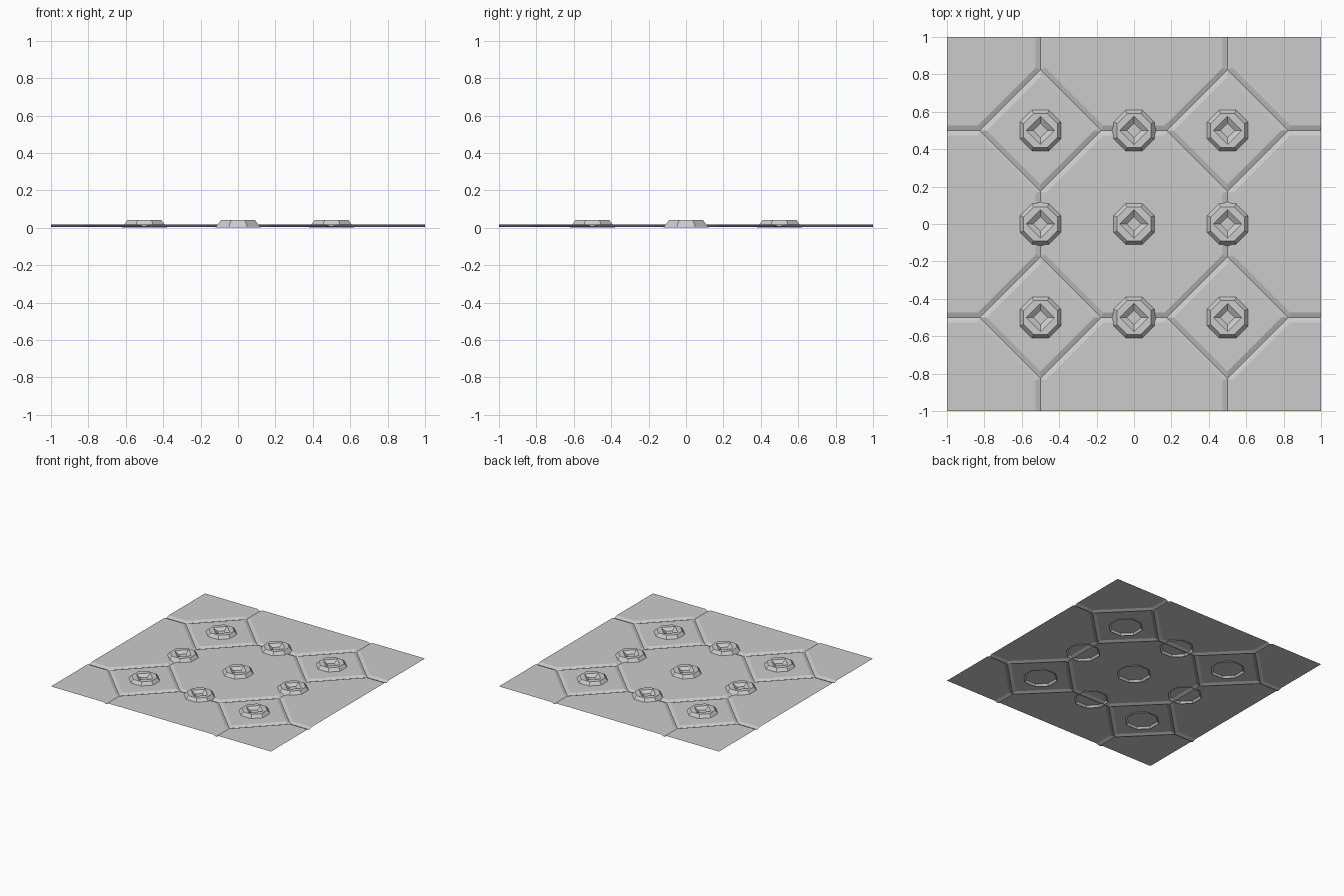
import bpy, bmesh, math

if "Cube" in bpy.data.objects:
    bpy.data.objects.remove(bpy.data.objects["Cube"])

TOP, LOW = 0.016, 0.005      # sheet height, groove bottom height
D, W = 0.325, 0.026          # diamond half diagonal, groove half width


def finish(name, bm):
    mesh = bpy.data.meshes.new(name)
    bm.to_mesh(mesh)
    bm.free()
    ob = bpy.data.objects.new(name, mesh)
    bpy.context.collection.objects.link(ob)
    return ob


# Grooved sheet: one quarter of a cell, mirrored inside each of four cells
def make_sheet():
    bm = bmesh.new()
    r = W * math.sqrt(2)
    a, p = D - r, D + r - W
    quarter = [
        [(0, 0, TOP), (a, 0, TOP), (0, a, TOP)],                                   # diamond field
        [(a, 0, TOP), (D, 0, LOW), (0, D, LOW), (0, a, TOP)],                      # inner groove wall
        [(D, 0, LOW), (p, W, TOP), (W, p, TOP), (0, D, LOW)],                      # outer groove wall
        [(D, 0, LOW), (.5, 0, LOW), (.5, W, TOP), (p, W, TOP)],                    # side spoke
        [(0, .5, LOW), (0, D, LOW), (W, p, TOP), (W, .5, TOP)],                    # upper spoke
        [(p, W, TOP), (.5, W, TOP), (.5, .5, TOP), (W, .5, TOP), (W, p, TOP)],     # outer field
    ]
    for cx in (-.5, .5):
        for cy in (-.5, .5):
            for sx in (-1, 1):
                for sy in (-1, 1):
                    for poly in quarter:
                        vs = [bm.verts.new((cx + sx * x, cy + sy * y, z)) for x, y, z in poly]
                        bm.faces.new(vs if sx * sy > 0 else vs[::-1])
    bmesh.ops.remove_doubles(bm, verts=bm.verts, dist=1e-4)
    bmesh.ops.dissolve_limit(bm, angle_limit=0.01, verts=bm.verts, edges=bm.edges)
    return finish("floor_panel", bm)


# Octagonal stud, open underneath, with a diamond pit in its top
def make_stud(name, x, y):
    bm = bmesh.new()

    def octagon(apothem, z):
        rad = apothem / math.cos(math.pi / 8)
        return [bm.verts.new((rad * math.cos(t), rad * math.sin(t), z))
                for t in (math.pi / 8 + i * math.pi / 4 for i in range(8))]

    def diamond(rad, z):
        return [bm.verts.new((rad * math.cos(i * math.pi / 2), rad * math.sin(i * math.pi / 2), z))
                for i in range(4)]

    base, rim = octagon(.122, 0), octagon(.090, .041)
    mouth, floor = diamond(.075, .041), diamond(.038, .020)
    for i in range(8):
        j = (i + 1) % 8
        bm.faces.new((base[i], base[j], rim[j], rim[i]))
    for i in range(4):
        j = (i + 1) % 4
        bm.faces.new((mouth[i], mouth[j], floor[j], floor[i]))
        # rim: one quad per diagonal side, one triangle per axis side
        bm.faces.new((rim[2 * i], rim[2 * i + 1], mouth[j], mouth[i]))
        bm.faces.new((rim[2 * i - 1], rim[2 * i], mouth[i]))
    bm.faces.new(floor)
    ob = finish(name, bm)
    ob.location = (x, y, 0)
    return ob


make_sheet()
for ix in (-1, 0, 1):
    for iy in (-1, 0, 1):
        make_stud(f"stud_{ix + 1}_{iy + 1}", ix * .5, iy * .5)
